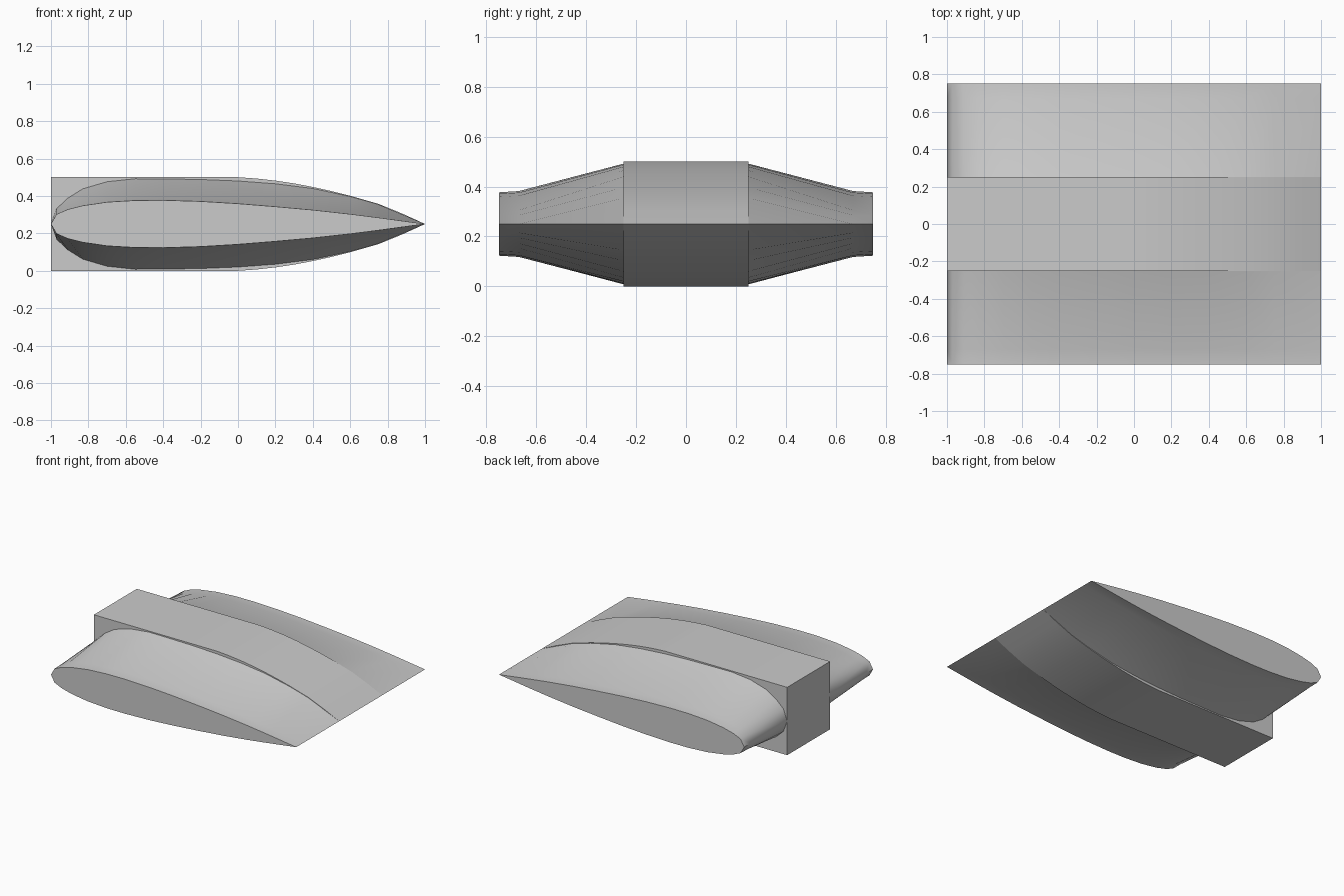
import bpy
import bmesh
import math

if "Cube" in bpy.data.objects:
    bpy.data.objects.remove(bpy.data.objects["Cube"])

MID_Z = 0.25

# upper half outlines: (x, half thickness)
BODY = [(-1, .25), (0, .25), (.1, .243), (.2, .232), (.3, .217), (.4, .198),
        (.5, .176), (.6, .151), (.75, .108), (.88, .055), (1, 0)]
XS = [-1, -.97, -.91, -.83, -.7, -.55, -.4, -.2, 0, .2, .4, .6, .75, 1]
ROOT = [0, .082, .138, .188, .226, .242, .241, .238, .23, .215, .19, .147, .105, 0]
TIP = [0, .052, .078, .098, .117, .126, .127, .121, .109, .093, .075, .053, .034, 0]


def ring(half):
    """Mirror an upper outline about the mid height into a closed loop."""
    top = [(x, MID_Z + h) for x, h in half]
    low = [(x, MID_Z - h) for x, h in reversed(half) if h > 0]
    return top + low


def loft(name, stations, cap_first=True):
    """Skin a list of (y, outline) sections."""
    bm = bmesh.new()
    rings = [[bm.verts.new((x, y, z)) for x, z in ring(half)] for y, half in stations]
    for a, b in zip(rings, rings[1:]):
        for i in range(len(a)):
            j = (i + 1) % len(a)
            bm.faces.new((a[i], a[j], b[j], b[i]))
    bm.faces.new(rings[-1])
    if cap_first:
        bm.faces.new(rings[0])
    bmesh.ops.recalc_face_normals(bm, faces=bm.faces)
    # outward check on the outer end cap
    bm.normal_update()
    cap = max(bm.faces, key=lambda f: abs(f.calc_center_median().y))
    if cap.normal.y * cap.calc_center_median().y < 0:
        bmesh.ops.reverse_faces(bm, faces=bm.faces)
    mesh = bpy.data.meshes.new(name)
    bm.to_mesh(mesh)
    bm.free()
    obj = bpy.data.objects.new(name, mesh)
    bpy.context.collection.objects.link(obj)
    bpy.ops.object.select_all(action='DESELECT')
    obj.select_set(True)
    bpy.context.view_layer.objects.active = obj
    bpy.ops.object.shade_smooth_by_angle(angle=math.radians(50))
    return obj


# central block tapering to the trailing edge
loft("center_body", [(-.25, BODY), (.25, BODY)])

# side fairings, thick at the body and thin at the tips
root = list(zip(XS, ROOT))
tip = list(zip(XS, TIP))
near_tip = [(x, h * 1.04) for x, h in tip]
for name, s in (("front_wing", -1), ("back_wing", 1)):
    loft(name, [(s * .25, root), (s * .67, near_tip), (s * .75, tip)], cap_first=False)
